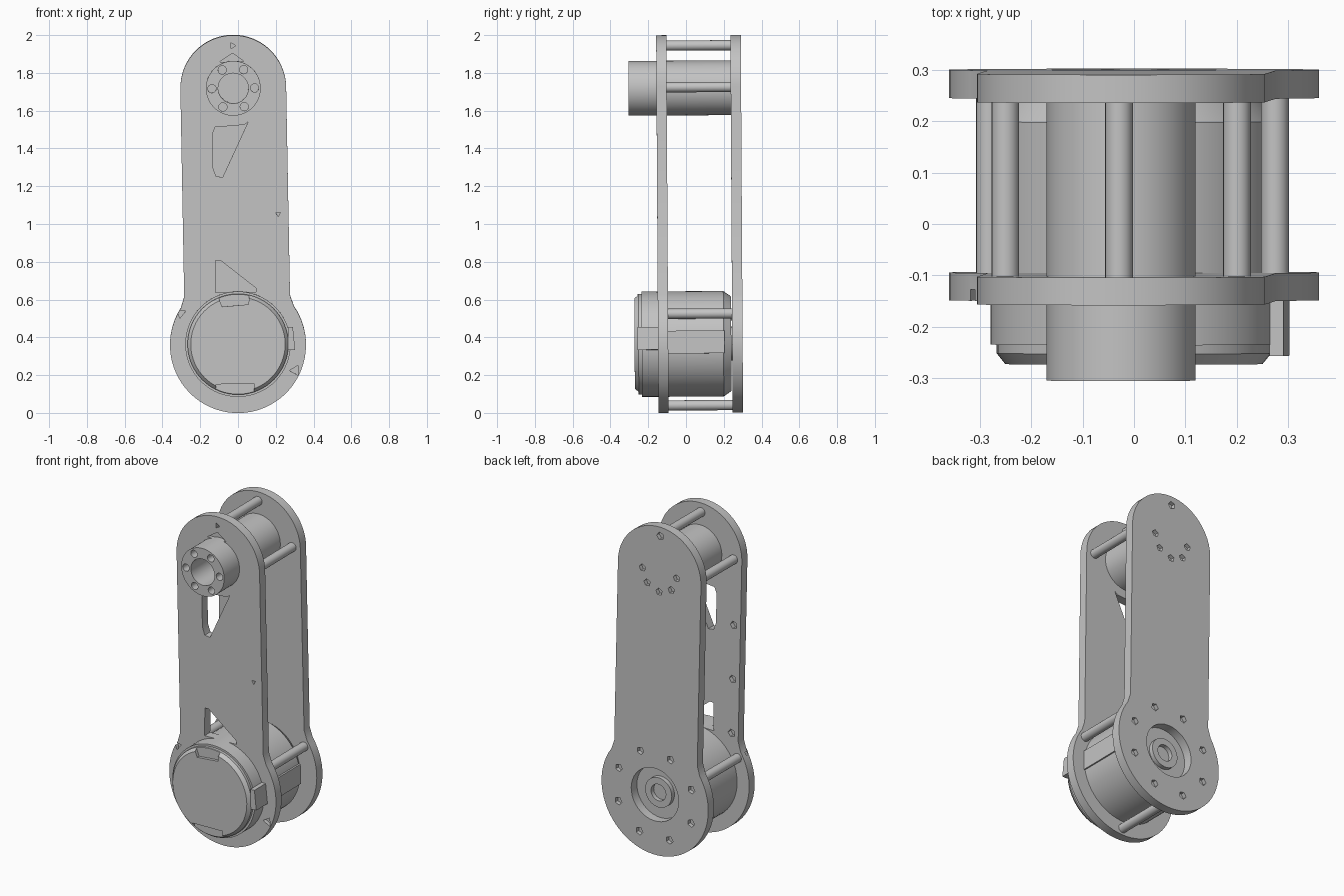
import bpy, bmesh
from math import sin, cos, pi, radians
from mathutils import Matrix

if "Cube" in bpy.data.objects:
    bpy.data.objects.remove(bpy.data.objects["Cube"])

GREY = bpy.data.materials.new("machined_grey")
GREY.use_nodes = True
GREY.diffuse_color = (0.55, 0.55, 0.55, 1)
GREY.node_tree.nodes["Principled BSDF"].inputs["Base Color"].default_value = GREY.diffuse_color

LOW, HIGH = (0, 0.365), (0, 1.72)     # centres of the two joints (x, z)
FRONT = (-0.152, -0.098)              # depth range of each side plate
BACK = (0.241, 0.296)


def ring(centre, radius, sides, start=0.0, sweep=360.0, closed=True):
    n = sides if closed else sides - 1
    angles = [radians(start + sweep * i / n) for i in range(sides)]
    return [(centre[0] + radius * cos(a), centre[1] + radius * sin(a)) for a in angles]


def add_prism(bm, outline, y0, y1):
    face = bm.faces.new([bm.verts.new((x, y0, z)) for x, z in outline])
    out = bmesh.ops.extrude_face_region(bm, geom=[face], use_keep_orig=True)
    moved = [g for g in out["geom"] if isinstance(g, bmesh.types.BMVert)]
    bmesh.ops.translate(bm, verts=moved, vec=(0, y1 - y0, 0))


def to_object(bm, name):
    bmesh.ops.recalc_face_normals(bm, faces=bm.faces[:])
    mesh = bpy.data.meshes.new(name)
    bm.to_mesh(mesh)
    bm.free()
    obj = bpy.data.objects.new(name, mesh)
    bpy.context.collection.objects.link(obj)
    mesh.materials.append(GREY)
    return obj


def prisms(name, items):
    bm = bmesh.new()
    for outline, y0, y1 in items:
        add_prism(bm, outline, y0, y1)
    return to_object(bm, name)


def lathe(name, profile, centre, steps=64):
    bm = bmesh.new()
    verts = [bm.verts.new((r, y, 0)) for r, y in profile]
    edges = [bm.edges.new(pair) for pair in zip(verts, verts[1:])]
    bmesh.ops.spin(bm, geom=verts + edges, cent=(0, 0, 0), axis=(0, 1, 0),
                   angle=2 * pi, steps=steps)
    bmesh.ops.remove_doubles(bm, verts=bm.verts[:], dist=0.0005)
    bmesh.ops.translate(bm, verts=bm.verts[:], vec=(centre[0], 0, centre[1]))
    return to_object(bm, name)


def cut(obj, items):
    # One boolean per hole, keeping the part whole if a cut comes back empty
    for item in items:
        cutter = prisms("cutter", [item])
        mod = obj.modifiers.new("hole", 'BOOLEAN')
        mod.operation, mod.solver, mod.object = 'DIFFERENCE', 'EXACT', cutter
        graph = bpy.context.evaluated_depsgraph_get()
        result = bpy.data.meshes.new_from_object(obj.evaluated_get(graph))
        obj.modifiers.clear()
        if len(result.polygons):
            obj.data = result
        bpy.data.objects.remove(cutter)


# Side plates: round top, straight flanks, larger round foot
outline = ring(HIGH, 0.28, 33, 0, 180, False) + [(-0.28, 0.62)]
outline += ring((0, 0.36), 0.36, 49, 146, 248, False) + [(0.28, 0.62)]
front_plate = prisms("front_plate", [(outline, *FRONT)])
back_plate = prisms("back_plate", [(outline, *BACK)])

# Front plate: hub bore, windows, screw pockets
through = (-0.3, 0.1)
inner = (-0.125, 0.0)
outer = (-0.3, -0.13)
window = [(-0.115, 1.3), (-0.1, 1.255), (-0.065, 1.25), (0.075, 1.54),
          (0.055, 1.525), (-0.1, 1.515), (-0.115, 1.48)]
lower_window = [(-0.115, 0.64), (0.1, 0.64), (0.1, 0.66), (-0.085, 0.81), (-0.11, 0.81)]
cuts = [(ring(HIGH, 0.125, 32), *through), (window, *through), (lower_window, *through)]
cuts += [(ring((-0.235, z), 0.024, 5), *inner) for z in (1.32, 0.99, 0.66)]
cuts += [(ring((0.225, 1.05), 0.014, 3, 30), *outer), (ring((0, 1.945), 0.018, 3), *outer),
         (ring((-0.3, 0.535), 0.028, 3, 20), *outer), (ring((0.3, 0.22), 0.03, 3, 60), *outer)]
cuts += [([(-0.07, 1.86), (0.06, 1.86), (0.0, 1.905)], *outer)]
cut(front_plate, cuts)

# Back plate: open bearing seat and screw pockets
back_face = (0.272, 0.4)
cuts = [(ring(LOW, 0.16, 40), 0.2, 0.4)]
cuts += [(ring(p, 0.024, 5, 40), *back_face) for p in ring((0, 0.36), 0.265, 8, 22)]
cuts += [(ring(p, 0.022, 5, 10), *back_face) for p in ring(HIGH, 0.115, 5, 180, 180, False)]
cuts += [(ring((0, 1.945), 0.024, 5), *back_face)]
cut(back_plate, cuts)

# Upper output hub with bore and bolt circle
hub = lathe("output_hub", [(0, 0.1), (0.08, 0.1), (0.08, -0.3), (0.145, -0.3),
                           (0.145, 0.25), (0, 0.25)], HIGH)
cut(hub, [(ring(p, 0.022, 16), -0.4, -0.22) for p in ring(HIGH, 0.113, 6)])

# Lower drive motor with chamfered ends and two front notches
motor = lathe("drive_motor", [(0, -0.276), (0.25, -0.276), (0.267, -0.255), (0.267, -0.238),
                              (0.279, -0.238), (0.279, 0.195), (0.25, 0.236), (0, 0.236)], LOW)
cut(motor, [([(-0.13, 0.7), (0.07, 0.7), (0.06, 0.575), (-0.08, 0.565)], -0.4, -0.258),
            ([(-0.13, 0.05), (-0.12, 0.155), (0.08, 0.155), (0.08, 0.05)], -0.4, -0.258)])
lathe("motor_rear_boss", [(0.05, 0.23), (0.05, 0.262), (0.09, 0.262), (0.09, 0.23)], LOW, 32)

# Cable connector and raised strip on the motor's left flank
prisms("cable_connector", [([(0.265, 0.33), (0.265, 0.45), (0.292, 0.45), (0.302, 0.33)], -0.26, -0.1)])
prisms("motor_side_strip", [([(0.25, 0.31), (0.25, 0.43), (0.282, 0.43), (0.282, 0.31)], -0.1, 0.2)])

# Spacer rods between the plates
rods = ring(HIGH, 0.225, 3, 0, 180, False) + ring((0, 0.36), 0.32, 3, 30)
prisms("spacer_rods", [(ring(p, 0.027, 20), -0.11, 0.25) for p in rods])

# Slight lean of the whole arm, then edge-aware shading
lean = Matrix(((1, 0, -0.0184, 0.0066), (0, 1, -0.006, 0.006),
               (0.0184, 0.006, 1, 0), (0, 0, 0, 1)))
bpy.ops.object.select_all(action='DESELECT')
for obj in bpy.context.collection.objects:
    if obj.type == 'MESH' and obj.data.materials and obj.data.materials[0] == GREY:
        obj.data.transform(lean)
        obj.select_set(True)
        bpy.context.view_layer.objects.active = obj
bpy.ops.object.shade_smooth_by_angle(angle=radians(30))
